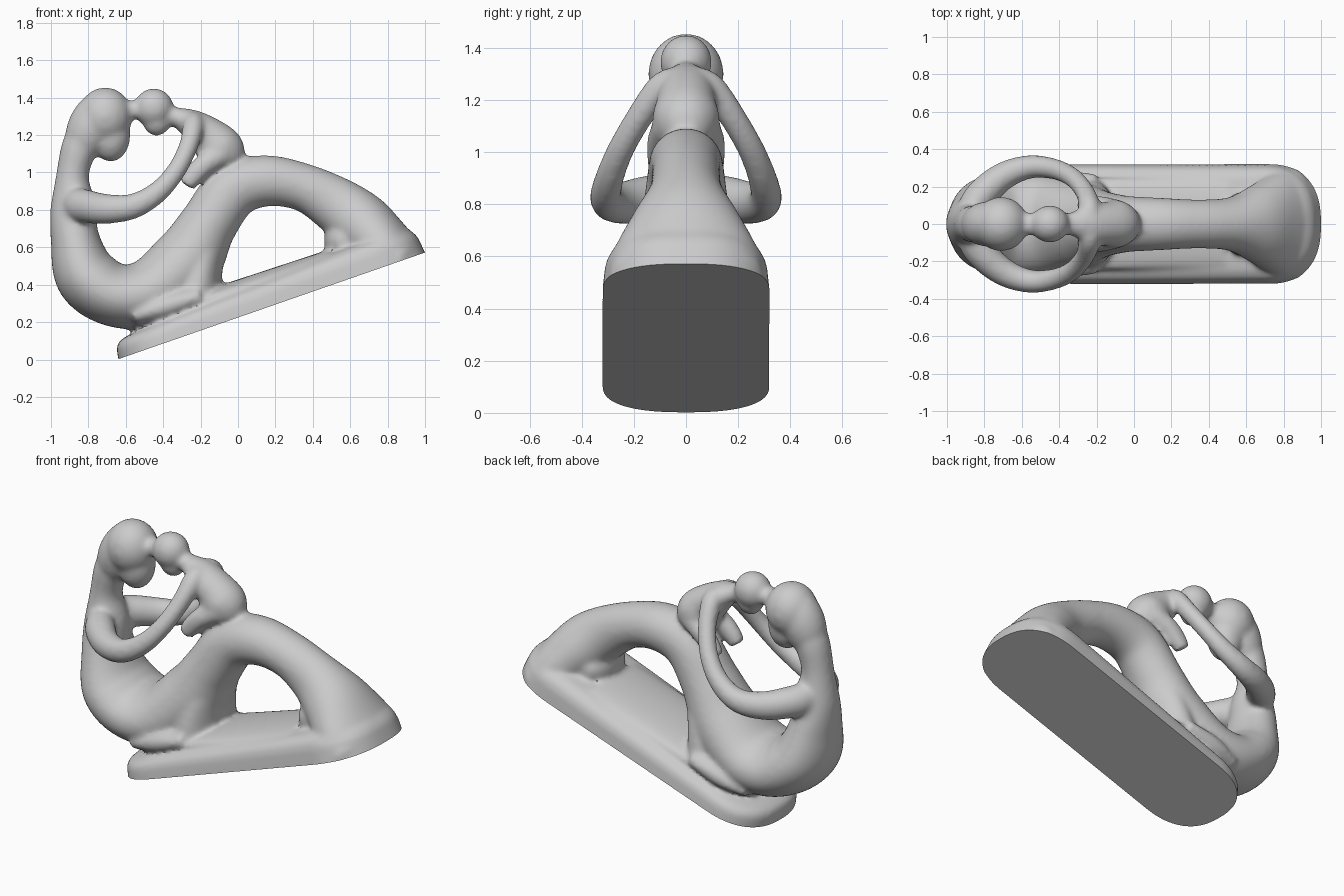
import bpy, bmesh, math
from mathutils import Vector, Matrix

if "Cube" in bpy.data.objects:
    bpy.data.objects.remove(bpy.data.objects["Cube"])

TILT = math.atan2(0.57, 1.64)
BASE_POS = Vector((0.18, 0, 0.287))
parts = []


def add_part(name, bm, matrix=None):
    if matrix:
        bm.transform(matrix)
    bmesh.ops.recalc_face_normals(bm, faces=bm.faces)
    me = bpy.data.meshes.new(name)
    bm.to_mesh(me)
    bm.free()
    ob = bpy.data.objects.new(name, me)
    bpy.context.collection.objects.link(ob)
    parts.append(ob)
    return ob


def skin(bm, rings):
    # join rings of points into a closed skin
    vs = [[bm.verts.new(p) for p in r] for r in rings]
    n = len(vs[0])
    for a, b in zip(vs, vs[1:]):
        for i in range(n):
            j = (i + 1) % n
            bm.faces.new((a[i], a[j], b[j], b[i]))
    bm.faces.new(vs[0])
    bm.faces.new(vs[-1])


def spline(pts, steps=8):
    # Catmull-Rom through points of any dimension
    p = [Vector(q) for q in pts]
    p = [p[0] * 2 - p[1]] + p + [p[-1] * 2 - p[-2]]
    out = []
    for i in range(1, len(p) - 2):
        a, b, c, d = p[i - 1:i + 3]
        for k in range(steps):
            t = k / steps
            out.append(0.5 * (2 * b + (c - a) * t + (2 * a - 5 * b + 4 * c - d) * t * t
                              + (3 * b - a - 3 * c + d) * t ** 3))
    return out + [p[-2]]


def limb(name, path, sizes, n=32):
    # oval tube: sizes are (half width along y, half thickness)
    pts = [Vector(q) for q in spline(path)]
    rad = spline([(w, t, 0) for w, t in sizes])
    rings = []
    for i, c in enumerate(pts):
        tan = (pts[min(i + 1, len(pts) - 1)] - pts[max(i - 1, 0)]).normalized()
        side = Vector((0, 1, 0))
        side = (side - tan * side.dot(tan)).normalized()
        nor = tan.cross(side)
        rings.append([c + side * rad[i][0] * math.cos(a) + nor * rad[i][1] * math.sin(a)
                      for a in (2 * math.pi * k / n for k in range(n))])
    bm = bmesh.new()
    skin(bm, rings)
    return add_part(name, bm)


def centre_limb(name, rows):
    # limb on the middle plane: rows of (x, z, half width, half thickness)
    limb(name, [(x, 0, z) for x, z, w, t in rows], [(w, t) for x, z, w, t in rows])


def ball(name, pos, size, tilt=0):
    bm = bmesh.new()
    bmesh.ops.create_uvsphere(bm, u_segments=32, v_segments=20, radius=1)
    add_part(name, bm, Matrix.Translation(pos) @ Matrix.Rotation(tilt, 4, 'Y')
             @ Matrix.Diagonal((*size, 1)))


# Sloping base: rounded slab, thicker toward the feet
def base_ring(w, s, n=96):
    ring = []
    for k in range(n):
        a = 2 * math.pi * k / n
        c, sn = math.cos(a), math.sin(a)
        u = math.copysign(0.568 + (0.3 - s) * abs(c) ** 0.85, c)
        v = math.copysign((0.32 - s) * abs(sn) ** 0.8, sn)
        f = min(max((u + 0.75) / 0.6, 0), 1)
        h = w * (1 + 0.55 * f * f * (3 - 2 * f)) if w > 0 else w
        ring.append((u, v, h))
    return ring


bm = bmesh.new()
skin(bm, [base_ring(w, s) for w, s in
          ((-0.06, -0.005), (0, 0), (0.06, 0.01), (0.085, 0.03), (0.1, 0.07), (0.108, 0.16))])
add_part("base", bm, Matrix.Translation(BASE_POS) @ Matrix.Rotation(-TILT, 4, 'Y'))
centre_limb("base_crown", [(-0.2, 0.31, .25, .05), (0.15, 0.425, .24, .05), (0.5, 0.54, .24, .05)])

# Mother: one flowing form from hair down the back, lap, knees and feet
centre_limb("mother_body", [
    (-0.80, 1.24, .09, .09), (-0.85, 1.13, .10, .095), (-0.885, 0.98, .095, .088),
    (-0.88, 0.82, .13, .122), (-0.872, 0.65, .18, .13), (-0.81, 0.45, .25, .17),
    (-0.66, 0.345, .27, .17), (-0.47, 0.36, .26, .18), (-0.28, 0.52, .22, .19),
    (-0.16, 0.72, .175, .155), (-0.03, 0.90, .15, .15), (0.15, 0.955, .14, .137),
    (0.35, 0.92, .13, .128), (0.52, 0.83, .145, .15), (0.65, 0.73, .21, .17),
    (0.76, 0.62, .275, .165), (0.85, 0.52, .30, .16)])
ball("mother_hair", (-0.785, 0, 1.245), (0.125, 0.12, 0.20), math.radians(24))
ball("mother_head", (-0.71, 0, 1.30), (0.145, 0.145, 0.155))
ball("mother_face", (-0.68, 0, 1.20), (0.105, 0.105, 0.143))

# Webs that blend the thighs and feet into the base
centre_limb("thigh_web", [(-0.17, 0.68, .16, .13), (-0.20, 0.50, .21, .12), (-0.235, 0.30, .25, .145)])
centre_limb("seat_web", [(-0.56, 0.23, .25, .07), (-0.40, 0.28, .285, .11), (-0.2, 0.34, .27, .09)])
ball("foot_web", (0.565, 0, 0.635), (0.105, 0.17, 0.115))

# Child: head, neck, back and seat
ball("child_head", (-0.45, 0, 1.345), (0.105, 0.10, 0.105))
ball("child_face", (-0.435, 0, 1.275), (0.075, 0.07, 0.08))
centre_limb("foreheads_touching", [(-0.62, 1.33, .06, .05), (-0.56, 1.335, .06, .05), (-0.48, 1.34, .06, .05)])
centre_limb("child_body", [(-0.45, 1.31, .06, .05), (-0.345, 1.30, .06, .05), (-0.25, 1.26, .10, .08),
                           (-0.16, 1.19, .115, .11), (-0.09, 1.12, .125, .125), (-0.05, 1.05, .10, .10)])
ball("child_seat", (-0.10, 0, 1.13), (0.125, 0.13, 0.125))

for side, s in (("left", -1), ("right", 1)):
    # Mother's arms wrap around to the child's shoulders
    limb(side + "_arm",
         [(-0.89, s * .04, .83), (-0.82, s * .15, .82), (-0.70, s * .255, .805), (-0.56, s * .305, .82),
          (-0.43, s * .295, .895), (-0.33, s * .25, 1.01), (-0.265, s * .175, 1.14),
          (-0.24, s * .10, 1.24), (-0.24, s * .04, 1.28)],
         [(.075, .095), (.085, .09), (.075, .08), (.063, .068), (.056, .058),
          (.052, .052), (.052, .052), (.058, .058), (.055, .055)])
    # Child's legs straddle the knees
    limb(side + "_child_leg",
         [(-0.09, s * .06, 1.10), (-0.18, s * .09, 1.04), (-0.24, s * .10, .98), (-0.275, s * .10, .93)],
         [(.07, .07), (.06, .06), (.05, .055), (.045, .045)])

# Fuse all parts into one soft carved form
bpy.ops.object.select_all(action='DESELECT')
for ob in parts:
    ob.select_set(True)
bpy.context.view_layer.objects.active = parts[0]
bpy.ops.object.join()
statue = bpy.context.view_layer.objects.active
statue.name = statue.data.name = "mother_and_child"
remesh = statue.modifiers.new("fuse", 'REMESH')
remesh.mode = 'VOXEL'
remesh.voxel_size = 0.013
smooth = statue.modifiers.new("soften", 'SMOOTH')
smooth.factor = 0.5
smooth.iterations = 14
for m in ("fuse", "soften"):
    bpy.ops.object.modifier_apply(modifier=m)

# Flat underside along the slope
bm = bmesh.new()
bm.from_mesh(statue.data)
up = Vector((-math.sin(TILT), 0, math.cos(TILT)))
bmesh.ops.bisect_plane(bm, geom=bm.verts[:] + bm.edges[:] + bm.faces[:], dist=1e-5,
                       plane_co=BASE_POS, plane_no=up, clear_inner=True)
bmesh.ops.holes_fill(bm, edges=[e for e in bm.edges if e.is_boundary], sides=0)
bmesh.ops.recalc_face_normals(bm, faces=bm.faces)
bm.to_mesh(statue.data)
bm.free()
bpy.ops.object.shade_smooth_by_angle(angle=math.radians(40))
